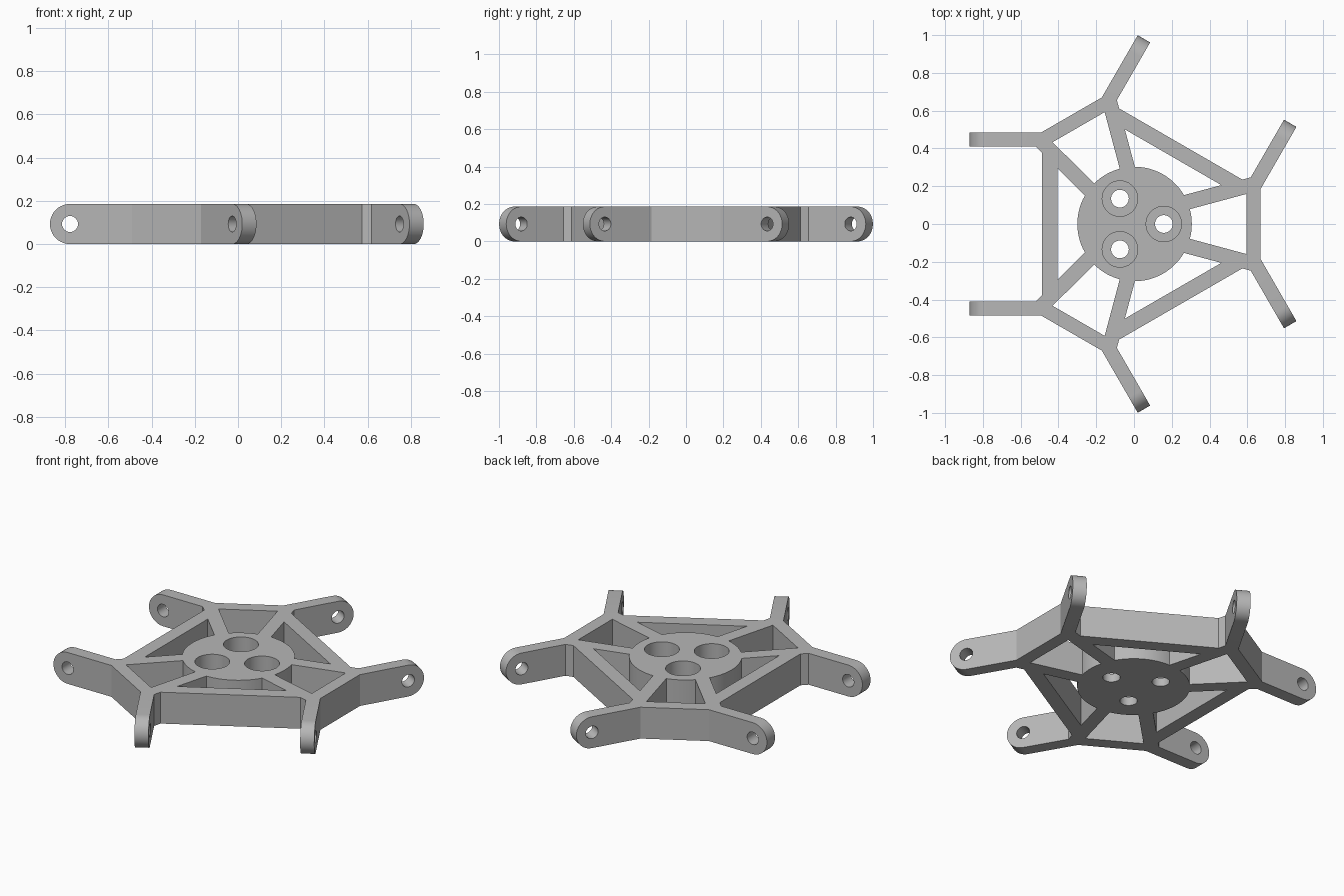
import bpy, bmesh
from math import sin, cos, pi, radians
from mathutils import Matrix, Vector

if "Cube" in bpy.data.objects:
    bpy.data.objects.remove(bpy.data.objects["Cube"])

H = 0.186            # plate height
HUB = 0.303          # hub radius
ARM = 0.38           # arm length
WIDTH = 0.076        # arm width
SHIFT = Matrix.Translation((0.003, 0, 0))

grey = bpy.data.materials.new("grey plastic")
grey.use_nodes = True
grey.diffuse_color = (0.47, 0.47, 0.47, 1)
grey.node_tree.nodes["Principled BSDF"].inputs["Base Color"].default_value = grey.diffuse_color


def arc(r, start, end, n, x=0, y=0):
    angles = [radians(start + (end - start) * i / n) for i in range(n + 1)]
    return [(x + r * cos(a), y + r * sin(a)) for a in angles]


def circle(r, n, x=0, y=0):
    return arc(r, 0, 360, n, x, y)[:-1]


def prism(bm, points, low, high, matrix=Matrix()):
    """Closed prism from a flat outline."""
    bottom = [bm.verts.new(matrix @ Vector((x, y, low))) for x, y in points]
    top = [bm.verts.new(matrix @ Vector((x, y, high))) for x, y in points]
    bm.faces.new(bottom)
    bm.faces.new(top)
    for i in range(len(points)):
        j = (i + 1) % len(points)
        bm.faces.new((bottom[i], bottom[j], top[j], top[i]))


def finish(bm, name):
    bmesh.ops.recalc_face_normals(bm, faces=bm.faces)
    mesh = bpy.data.meshes.new(name)
    bm.to_mesh(mesh)
    bm.free()
    mesh.materials.append(grey)
    obj = bpy.data.objects.new(name, mesh)
    bpy.context.collection.objects.link(obj)
    return obj


def turn(k):
    return SHIFT @ Matrix.Rotation(radians(k), 4, 'Z')


# Outline of one third: short bar, two arms and the fillets to the long bars
corner = Vector((0.667, 0.185))
along = Vector((cos(pi / 3), sin(pi / 3)))
across = Vector((-along.y, along.x))
tip = corner + along * (ARM + 0.02)
half = [corner, tip, tip + across * WIDTH, Vector((0.615, 0.247)), Vector((0.571, 0.235))]
third = [Vector((p.x, -p.y)) for p in reversed(half)] + half
outline = []
for k in (0, 120, 240):
    for p in third:
        q = turn(k) @ p.to_3d()
        outline.append((q.x, q.y))
body = bmesh.new()
prism(body, outline, 0, H)
frame = finish(body, "six_arm_frame")

# Cutters: windows, rounded arm ends, pin holes and hub recesses
cut = bmesh.new()
bores = bmesh.new()
short_window = [(0.592, -0.159), (0.592, 0.159)] + arc(HUB, 15, -15, 8)
long_window = [(0.408, -0.295), (0.408, 0.295)] + arc(HUB, 29.7, -29.7, 14)
r = H / 2
end_cut = arc(r, 90, -90, 20) + [(0, -0.2), (0.2, -0.2), (0.2, 0.2), (0, 0.2)]
for k in (0, 120, 240):
    prism(cut, short_window, -0.1, 0.3, turn(k))
    prism(cut, long_window, -0.1, 0.3, turn(k + 60))
    prism(cut, circle(0.094, 36, 0.155), 0.05, 0.3, turn(k))
    prism(bores, circle(0.047, 28, 0.155), -0.1, 0.1, turn(k))
    for side in (1, -1):
        centre = corner + along * (ARM - r) + across * WIDTH / 2
        u = Vector((along.x, side * along.y, 0))
        w = Vector((u.y, -u.x, 0))
        place = Matrix((u, (0, 0, 1), w)).transposed().to_4x4()
        place.translation = (centre.x, side * centre.y, r)
        prism(cut, end_cut, -0.1, 0.1, turn(k) @ place)
        prism(cut, circle(0.037, 28), -0.1, 0.1, turn(k) @ place)
cutters = [finish(cut, "window_cutter"), finish(bores, "bore_cutter")]

# Apply the cuts and remove the helpers
for cutter in cutters:
    cutter.hide_render = True
    mod = frame.modifiers.new(cutter.name, 'BOOLEAN')
    mod.operation = 'DIFFERENCE'
    mod.solver = 'EXACT'
    mod.object = cutter
graph = bpy.context.evaluated_depsgraph_get()
result = bpy.data.meshes.new_from_object(frame.evaluated_get(graph))
frame.modifiers.clear()
frame.data = result
frame.data.materials.clear()
frame.data.materials.append(grey)
for cutter in cutters:
    bpy.data.objects.remove(cutter)

# Smooth the round walls, keep the edges sharp
bpy.ops.object.select_all(action='DESELECT')
frame.select_set(True)
bpy.context.view_layer.objects.active = frame
bpy.ops.object.shade_smooth_by_angle(angle=radians(25))
